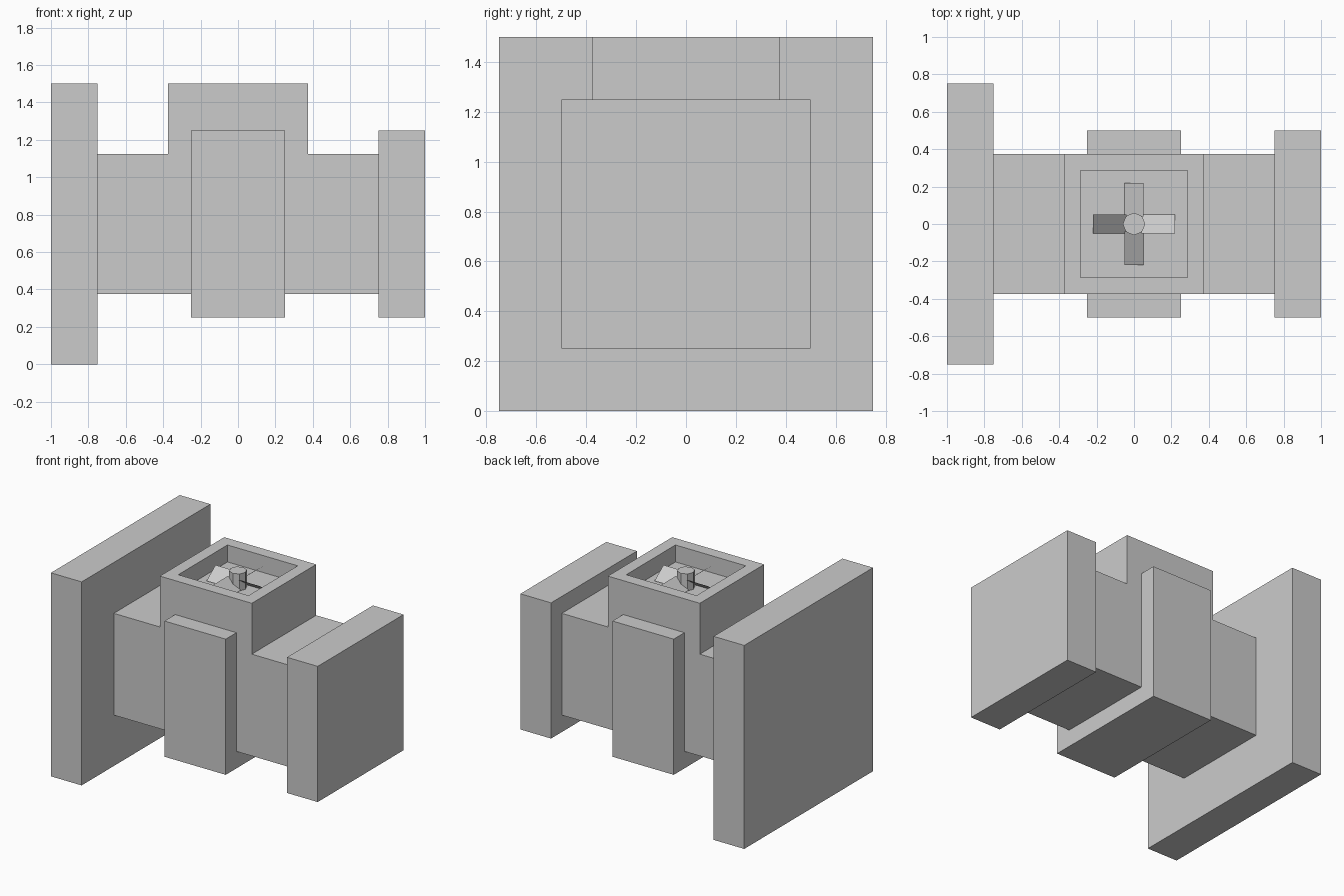
import bpy, bmesh
from math import pi, cos, sin
from mathutils import Matrix

if "Cube" in bpy.data.objects:
    bpy.data.objects.remove(bpy.data.objects["Cube"])


def box(name, x, y, z):
    """Box from (min, max) ranges on each axis."""
    bm = bmesh.new()
    bmesh.ops.create_cube(bm, size=1)
    for v in bm.verts:
        for i, (lo, hi) in enumerate((x, y, z)):
            v.co[i] = hi if v.co[i] > 0 else lo
    return finish(name, bm)


def finish(name, bm):
    mesh = bpy.data.meshes.new(name)
    bm.to_mesh(mesh)
    bm.free()
    obj = bpy.data.objects.new(name, mesh)
    bpy.context.collection.objects.link(obj)
    return obj


# Main housing, end flanges and middle band
box("body", (-0.75, 0.75), (-0.375, 0.375), (0.375, 1.125))
box("large_flange", (-1, -0.75), (-0.75, 0.75), (0, 1.5))
box("small_flange", (0.75, 1), (-0.5, 0.5), (0.25, 1.25))
box("middle_band", (-0.25, 0.25), (-0.5, 0.5), (0.25, 1.25))

# Fan housing: square block with a square recess in its top
bm = bmesh.new()
bmesh.ops.create_cube(bm, size=0.75,
                      matrix=Matrix.Translation((0, 0, 1.3125)) @ Matrix.Diagonal((1, 1, 0.5, 1)))
top = max(bm.faces, key=lambda f: f.calc_center_median().z)
bmesh.ops.inset_region(bm, faces=[top], thickness=0.125)
floor = bmesh.ops.extrude_discrete_faces(bm, faces=[top])["faces"][0]
bmesh.ops.translate(bm, verts=floor.verts, vec=(0, 0, -0.125))
finish("fan_housing", bm)

# Eight-sided fan hub
bm = bmesh.new()
bmesh.ops.create_cone(bm, cap_ends=True, segments=8, radius1=0.06, radius2=0.06, depth=0.125,
                      matrix=Matrix.Translation((0, 0, 1.4375)))
finish("fan_hub", bm)

# Four pitched flat blades
bm = bmesh.new()
for k in range(4):
    rot = Matrix.Rotation(k * pi / 2, 4, 'Z')
    corners = [(0.04, -0.052, 1.46), (0.22, -0.052, 1.46),
               (0.22, 0.052, 1.382), (0.04, 0.052, 1.382)]
    bm.faces.new([bm.verts.new(rot @ Matrix.Translation(c).translation) for c in corners])
finish("fan_blades", bm)
